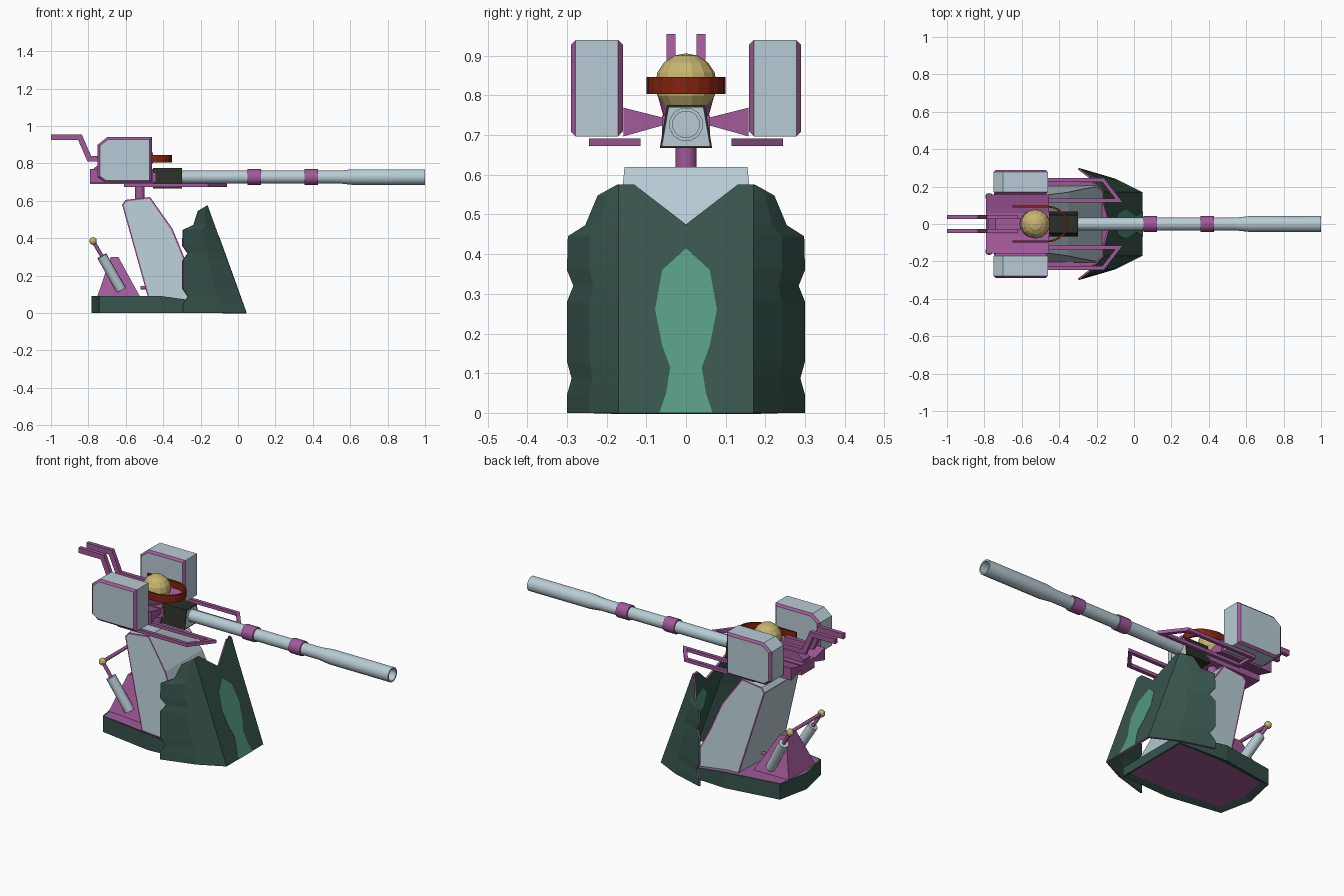
import bpy, bmesh, math
from mathutils import Vector, Matrix

if "Cube" in bpy.data.objects:
    bpy.data.objects.remove(bpy.data.objects["Cube"])


def material(name, rgb):
    m = bpy.data.materials.new(name)
    m.diffuse_color = (*rgb, 1)
    m.use_nodes = True
    m.node_tree.nodes["Principled BSDF"].inputs["Base Color"].default_value = m.diffuse_color
    return m


GREY = material("pale_blue_grey", (.48, .6, .66))
PURPLE = material("purple", (.36, .1, .32))
GREEN = material("dark_green", (.039, .09, .074))
MINT = material("light_green", (.09, .32, .215))
GOLD = material("gold", (.58, .46, .16))
RED = material("dark_red", (.23, .016, .005))
DARK = material("near_black", (.025, .028, .021))


def finish(name, bm, *mats, recalc=True, smooth=False):
    if recalc:
        bmesh.ops.recalc_face_normals(bm, faces=bm.faces[:])
    me = bpy.data.meshes.new(name)
    bm.to_mesh(me)
    bm.free()
    for m in mats:
        me.materials.append(m)
    ob = bpy.data.objects.new(name, me)
    bpy.context.collection.objects.link(ob)
    if smooth:
        bpy.ops.object.select_all(action="DESELECT")
        ob.select_set(True)
        bpy.context.view_layer.objects.active = ob
        bpy.ops.object.shade_smooth_by_angle(angle=math.radians(50))
    return ob


def place(axis, p, c):
    return {"x": (c, p[0], p[1]), "y": (p[0], c, p[1]), "z": (p[0], p[1], c)}[axis]


def prism_bm(pts, axis, a, b):
    """Extrude a 2D outline along an axis from a to b."""
    bm = bmesh.new()
    lo = [bm.verts.new(place(axis, p, a)) for p in pts]
    hi = [bm.verts.new(place(axis, p, b)) for p in pts]
    n = len(pts)
    bm.faces.new(lo)
    bm.faces.new(hi)
    for i in range(n):
        j = (i + 1) % n
        bm.faces.new((lo[i], lo[j], hi[j], hi[i]))
    bmesh.ops.recalc_face_normals(bm, faces=bm.faces[:])
    return bm


def ribbon(name, pts, w, axis, a, b, mat, closed=False):
    """Flat bar of width w along a 2D path, with mitred corners."""
    P = [Vector(p) for p in pts]
    n = len(P)
    bm = bmesh.new()
    rings = []
    for i, p in enumerate(P):
        d0 = (p - P[i - 1]).normalized() if closed or i else None
        d1 = (P[(i + 1) % n] - p).normalized() if closed or i < n - 1 else d0
        d0 = d0 or d1
        n0, n1 = Vector((-d0.y, d0.x)), Vector((-d1.y, d1.x))
        m = (n0 + n1).normalized()
        m *= w / 2 / max(m.dot(n0), .4)
        rings.append([bm.verts.new(place(axis, q, c)) for q, c in
                      ((p + m, a), (p + m, b), (p - m, b), (p - m, a))])
    for i in range(n if closed else n - 1):
        A, B = rings[i], rings[(i + 1) % n]
        for k in range(4):
            bm.faces.new((A[k], A[(k + 1) % 4], B[(k + 1) % 4], B[k]))
    if not closed:
        bm.faces.new(rings[0])
        bm.faces.new(rings[-1])
    return finish(name, bm, mat)


def rod(name, p, q, r1, r2, n, mat):
    p, q = Vector(p), Vector(q)
    d = q - p
    mx = Matrix.Translation((p + q) / 2) @ d.to_track_quat("Z", "Y").to_matrix().to_4x4()
    bm = bmesh.new()
    bmesh.ops.create_cone(bm, cap_ends=True, segments=n, radius1=r1, radius2=r2,
                          depth=d.length, matrix=mx)
    return finish(name, bm, mat, smooth=True)


def ball(name, c, r, u, v, mat):
    bm = bmesh.new()
    bmesh.ops.create_uvsphere(bm, u_segments=u, v_segments=v, radius=r,
                              matrix=Matrix.Translation(c))
    return finish(name, bm, mat)


# Base plinth: falls towards the front, purple deck and recessed underside
half = [(-.742, .19), (-.42, .24), (-.115, .225)]
bm = prism_bm([(-.782, 0)] + half + [(x, -y) for x, y in reversed(half)], "z", 0, .092)
for v in bm.verts:
    if v.co.z > .01 and v.co.x > -.3:
        v.co.z = .05
bottom = [f for f in bm.faces if f.normal.z < -.9]
top = [f for f in bm.faces if f.normal.z > .9]
bmesh.ops.inset_individual(bm, faces=bottom, thickness=.04, depth=-.015)
bmesh.ops.inset_individual(bm, faces=top, thickness=.012)
for f in bottom + top:
    f.material_index = 1
finish("base_plinth", bm, GREEN, PURPLE)

# Leaning column with purple edging on its sides and back
bm = prism_bm([(-.48, .08), (-.62, .58), (-.6, .605), (-.47, .62), (-.35, .45),
               (-.28, .28), (-.17, .06)], "y", -1, 1)
for v in bm.verts:
    v.co.y *= .155 + .09 * (.62 - v.co.z)
bm.normal_update()
edged = [f for f in bm.faces if abs(f.normal.y) > .8 or f.normal.x < -.8]
for f in bmesh.ops.inset_individual(bm, faces=edged, thickness=.009)["faces"]:
    f.material_index = 1
finish("column", bm, GREY, PURPLE)


# Shield: sloped centre plate with swept, folded wings and notched edges
def front_x(z):
    return .045 - .36 * z


edge = [(0, -.295), (.045, -.295), (.087, -.267), (.13, -.295), (.28, -.295), (.32, -.267),
        (.36, -.295), (.445, -.292), (.473, -.235), (.548, -.21), (.575, -.166)]
bm = bmesh.new()
inner = {}
for s in (1, -1):
    rows = []
    for z, x in edge:
        f = front_x(z)
        dy = .13 * (f - x) / (f + .295)
        rows.append([bm.verts.new(p) for p in (
            (f, s * .17, z), (f + .43 * (x - f), s * (.17 + .56 * dy), z),
            (x, s * (.17 + dy), z))])
    inner[s] = [r[0] for r in rows]
    for r, t in zip(rows, rows[1:]):
        for k in (0, 1):
            quad = (r[k], r[k + 1], t[k + 1], t[k])
            bm.faces.new(quad if s > 0 else quad[::-1])
notch = [bm.verts.new((front_x(z), y, z)) for y, z in ((.13, .575), (0, .475), (-.13, .575))]
bm.faces.new(inner[1] + notch + inner[-1][::-1])
bm.normal_update()
if sum(f.normal.x * f.calc_area() for f in bm.faces) < 0:
    bmesh.ops.reverse_faces(bm, faces=bm.faces[:])
shield = finish("shield", bm, GREEN, PURPLE, recalc=False)
mod = shield.modifiers.new("thickness", "SOLIDIFY")
mod.thickness, mod.offset, mod.material_offset_rim = .01, -1, 1

# Light green window through the shield
w = [(.067, 0), (.05, .05), (.04, .115), (.06, .17), (.078, .26), (.06, .36)]
bm = prism_bm(w + [(0, .415)] + [(-y, z) for y, z in reversed(w)], "x", -.014, .002)
for v in bm.verts:
    v.co.x += front_x(v.co.z)
finish("shield_window", bm, MINT)

# Rear hydraulics: wedge housing, two pistons and a crossbar
bm = bmesh.new()
bmesh.ops.create_cube(bm, size=2)
for v in bm.verts:
    up = v.co.z > 0
    v.co = ((-.66 + .02 * v.co.x, .045 * v.co.y, .3) if up else
            (-.637 + .12 * v.co.x, .13 * v.co.y, .075))
finish("piston_housing", bm, PURPLE)
rod("piston_crossbar", (-.775, -.145, .385), (-.775, .145, .385), .01, .01, 8, PURPLE)
rod("column_pin", (-.52, 0, .135), (-.44, 0, .135), .01, .01, 8, PURPLE)
for s in (1, -1):
    k, m, e = (-.775, s * .145, .385), (-.728, s * .135, .305), (-.625, s * .11, .125)
    ball("piston_joint", k, .021, 10, 6, GOLD)
    rod("piston_rod", k, m, .01, .01, 8, PURPLE)
    rod("piston_sleeve", m, e, .028, .028, 10, GREY)

# Neck and gun carriage
rod("neck", (-.525, 0, .59), (-.525, 0, .71), .027, .027, 10, PURPLE)
finish("carriage", prism_bm(
    [(-.157, .697), (-.157, .769), (-.05, .742), (.05, .742), (.157, .769),
     (.157, .697), (.05, .727), (-.05, .727)], "x", -.79, -.455), PURPLE)
finish("carriage_core", prism_bm([(-.79, .69), (-.79, .75), (-.44, .75), (-.44, .69)],
                                 "y", -.06, .06), PURPLE)
finish("carriage_spine", prism_bm([(-.78, .73), (-.78, .765), (-.74, .8), (-.6, .8),
                                   (-.6, .73)], "y", -.03, .03), PURPLE)
rod("head_seat", (-.54, 0, .74), (-.54, 0, .81), .055, .074, 12, PURPLE)

# Side pods, rails under them and rear handles
pod = [(-.75, .725), (-.75, .9), (-.7, .94), (-.46, .94), (-.46, .697), (-.71, .697)]
for s in (1, -1):
    bm = prism_bm(pod, "y", s * .159, s * .29)
    rim = [e for e in bm.edges if any(abs(f.normal.y) > .9 for f in e.link_faces)]
    bmesh.ops.bevel(bm, geom=rim, offset=.012, segments=1, affect="EDGES", material=1)
    finish("side_pod", bm, GREY, PURPLE)
    ribbon("side_rail", [(-.6, s * .235), (-.165, s * .235), (-.08, s * .125),
                         (-.6, s * .125)], .02, "z", .673, .692, PURPLE, closed=True)
    ribbon("rear_handle", [(-1, .94), (-.845, .94), (-.795, .825), (-.62, .825)],
           .03, "y", s * .026, s * .049, PURPLE)

# Domed head and its wraparound visor
ball("head", (-.527, 0, .828), .078, 14, 8, GOLD)
arc = [(-.47 + .113 * math.cos(t), .094 * math.sin(t))
       for t in [math.pi * (i / 10 - .5) for i in range(11)]]
ribbon("visor", [(-.65, -.094)] + arc + [(-.65, .094)], .01, "z", .804, .846, RED)

# Breech block with a grey front plate
bm = prism_bm([(-.066, .667), (.066, .667), (.048, .776), (-.048, .776)], "x", -.455, -.3)
face = [f for f in bm.faces if f.normal.x > .9]
bmesh.ops.inset_individual(bm, faces=face, thickness=.008)
face[0].material_index = 1
finish("breech", bm, DARK, GREY)

# Barrel turned around the x axis, with a hollow muzzle
N = 12
bm = bmesh.new()
rings = []
for x, r in ((-.31, .035), (.54, .035), (.61, .043), (1, .043), (1, .034), (.85, .034)):
    rings.append([bm.verts.new((x, r * math.cos(t), .727 + r * math.sin(t)))
                  for t in [2 * math.pi * (i + .5) / N for i in range(N)]])
for A, B in zip(rings, rings[1:]):
    for i in range(N):
        bm.faces.new((A[i], A[(i + 1) % N], B[(i + 1) % N], B[i]))
bm.faces.new(rings[0])
bm.faces.new(rings[-1])
finish("barrel", bm, GREY, smooth=True)
for x in (.05, .355):
    rod("barrel_band", (x, 0, .727), (x + .073, 0, .727), .042, .042, N, PURPLE)
